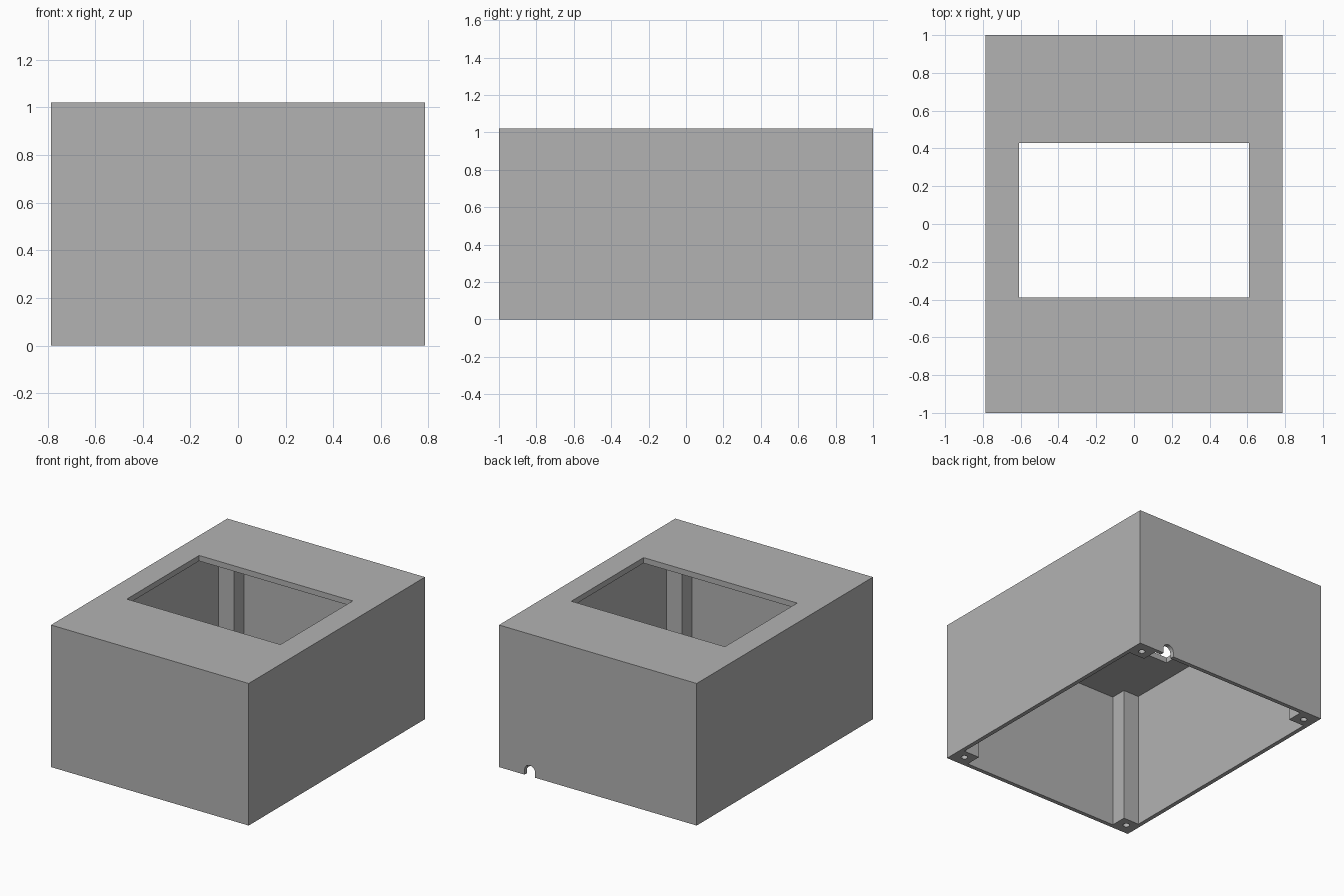
import bpy, bmesh, math
from mathutils import Matrix

if "Cube" in bpy.data.objects:
    bpy.data.objects.remove(bpy.data.objects["Cube"])

X, Y, H = 0.785, 1.0, 1.02      # half width, half depth, height
WALL, ROOF = 0.03, 0.04         # wall and top thickness
PX, PY = 0.155, 0.145           # corner post size, measured from the outside


def prism(name, pts, z0, z1, matrix=None):
    """Extrude a closed 2D outline from z0 to z1."""
    bm = bmesh.new()
    face = bm.faces.new([bm.verts.new((x, y, z0)) for x, y in pts])
    ext = bmesh.ops.extrude_face_region(bm, geom=[face])["geom"]
    verts = [g for g in ext if isinstance(g, bmesh.types.BMVert)]
    bmesh.ops.translate(bm, vec=(0, 0, z1 - z0), verts=verts)
    if matrix:
        bm.transform(matrix)
    bmesh.ops.recalc_face_normals(bm, faces=bm.faces)
    me = bpy.data.meshes.new(name)
    bm.to_mesh(me)
    bm.free()
    ob = bpy.data.objects.new(name, me)
    bpy.context.collection.objects.link(ob)
    return ob


def rect(x0, x1, y0, y1):
    return [(x0, y0), (x1, y0), (x1, y1), (x0, y1)]


def arc(cx, cy, r, a0, a1, n):
    return [(cx + r * math.cos(a0 + (a1 - a0) * i / n),
             cy + r * math.sin(a0 + (a1 - a0) * i / n)) for i in range(n + 1)]


def cut(body, cutter):
    mod = body.modifiers.new("cut", "BOOLEAN")
    mod.operation, mod.solver, mod.object = "DIFFERENCE", "EXACT", cutter
    bpy.context.view_layer.objects.active = body
    bpy.ops.object.modifier_apply(modifier=mod.name)
    bpy.data.objects.remove(cutter)


# Outer box
body = prism("enclosure", rect(-X, X, -Y, Y), 0, H)

# Open-bottomed cavity: plus-shaped outline leaves a square post in each corner
ix, iy, px, py = X - WALL, Y - WALL, X - PX, Y - PY
quarter = [(ix, py), (px, py), (px, iy)]
outline = (quarter + [(-x, y) for x, y in reversed(quarter)]
           + [(-x, -y) for x, y in quarter] + [(x, -y) for x, y in reversed(quarter)])
cut(body, prism("cavity", outline, -0.1, H - ROOF))

# Window in the top
cut(body, prism("window", rect(-0.61, 0.61, -0.39, 0.43), H - 0.1, H + 0.1))

# Screw holes up into the posts
for sx in (-1, 1):
    for sy in (-1, 1):
        circle = arc(sx * (X - 0.082), sy * (Y - 0.082), 0.022, 0, math.tau, 20)[:-1]
        cut(body, prism("screw_hole", circle, -0.1, 0.3))

# Round-topped cable notch in the back wall
notch = arc(0.54, 0.035, 0.042, 0, math.pi, 16) + [(0.498, -0.1), (0.582, -0.1)]
cut(body, prism("cable_notch", notch, -1.1, -0.92, Matrix.Rotation(math.pi / 2, 4, "X")))

# Single grey plastic
mat = bpy.data.materials.new("grey plastic")
mat.diffuse_color = (0.448, 0.448, 0.448, 1)
mat.use_nodes = True
mat.node_tree.nodes["Principled BSDF"].inputs["Base Color"].default_value = mat.diffuse_color
body.data.materials.clear()
body.data.materials.append(mat)
for p in body.data.polygons:
    p.material_index = 0
